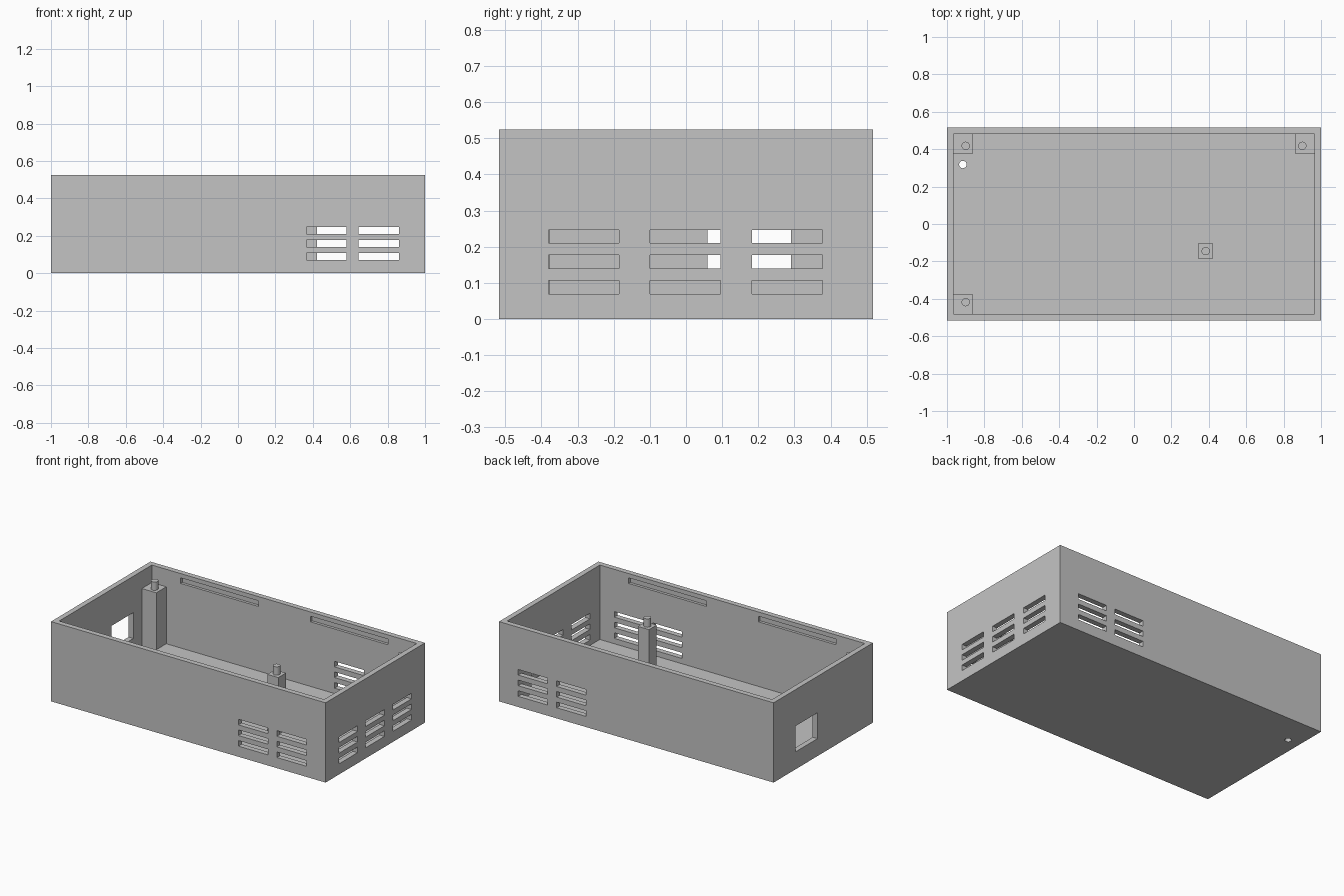
import bpy, bmesh
from mathutils import Matrix, Vector

old = bpy.data.objects.get("Cube")
if old:
    bpy.data.objects.remove(old, do_unlink=True)

# Overall sizes
HX, HY, H = 1.0, 0.517, 0.525
WALL, FLOOR = 0.035, 0.035
IX, IY = HX - WALL, HY - WALL
POST_TOP, PIN_TOP, PIN_R = 0.41, 0.465, 0.022

grey = bpy.data.materials.new("plain grey")
grey.use_nodes = True
grey.diffuse_color = (0.55, 0.55, 0.55, 1)
grey.node_tree.nodes["Principled BSDF"].inputs["Base Color"].default_value = (0.55, 0.55, 0.55, 1)


def add_box(bm, x, y, z):
    """Box from (low, high) pairs on each axis."""
    centre = Vector([sum(p) / 2 for p in (x, y, z)])
    size = [abs(p[1] - p[0]) for p in (x, y, z)]
    bmesh.ops.create_cube(bm, size=1, matrix=Matrix.Translation(centre) @ Matrix.Diagonal((*size, 1)))


def add_cylinder(bm, x, y, z, r):
    bmesh.ops.create_cone(bm, cap_ends=True, segments=32, radius1=r, radius2=r, depth=z[1] - z[0],
                          matrix=Matrix.Translation((x, y, sum(z) / 2)))


def finish(bm, name):
    mesh = bpy.data.meshes.new(name)
    bm.to_mesh(mesh)
    bm.free()
    mesh.materials.append(grey)
    obj = bpy.data.objects.new(name, mesh)
    bpy.context.collection.objects.link(obj)
    return obj


def activate(obj):
    bpy.ops.object.select_all(action="DESELECT")
    obj.select_set(True)
    bpy.context.view_layer.objects.active = obj


def cut(obj, cutter):
    mod = obj.modifiers.new("cut", "BOOLEAN")
    mod.operation, mod.solver, mod.object = "DIFFERENCE", "EXACT", cutter
    activate(obj)
    bpy.ops.object.modifier_apply(modifier=mod.name)
    bpy.data.objects.remove(cutter, do_unlink=True)


# Open tray
bm = bmesh.new()
add_box(bm, (-HX, HX), (-HY, HY), (0, H))
tray = finish(bm, "enclosure_tray")
bm = bmesh.new()
add_box(bm, (-IX, IX), (-IY, IY), (FLOOR, H + 0.1))
cut(tray, finish(bm, "cavity_cutter"))

# Vents, lid grooves, cable window and floor hole
bm = bmesh.new()
for z in (0.07, 0.14, 0.21):
    rows = (z, z + 0.037)
    for x in (0.365, 0.645):
        for s in (-1, 1):
            add_box(bm, (x, x + 0.215), (s * (IY - 0.01), s * (HY + 0.02)), rows)
    for y in (-0.38, -0.1, 0.182):
        add_box(bm, (IX - 0.01, HX + 0.02), (y, y + 0.195), rows)
for sy in (-1, 1):
    for sx in (-1, 1):
        add_box(bm, (sx * 0.19, sx * 0.755), (sy * (IY - 0.01), sy * (IY + 0.018)), (0.46, 0.497))
add_box(bm, (-HX - 0.02, -IX + 0.01), (0.06, 0.29), (0.115, 0.285))
add_cylinder(bm, -0.915, 0.318, (-0.02, FLOOR + 0.01), 0.02)
cut(tray, finish(bm, "opening_cutter"))


# Mounting posts, each with a round locating pin
def post(name, x, y, pin):
    bm = bmesh.new()
    add_box(bm, x, y, (FLOOR - 0.01, POST_TOP))
    finish(bm, name)
    bm = bmesh.new()
    add_cylinder(bm, *pin, (POST_TOP - 0.01, PIN_TOP), PIN_R)
    activate(finish(bm, name + "_pin"))
    bpy.ops.object.shade_smooth_by_angle()


for name, sx, sy in (("back_right_post", -1, 1), ("back_left_post", 1, 1), ("front_right_post", -1, -1)):
    post(name, (sx * 0.86, sx * (IX + 0.01)), (sy * 0.378, sy * (IY + 0.01)), (sx * 0.9, sy * 0.418))
post("inner_post", (0.343, 0.423), (-0.185, -0.105), (0.383, -0.145))
